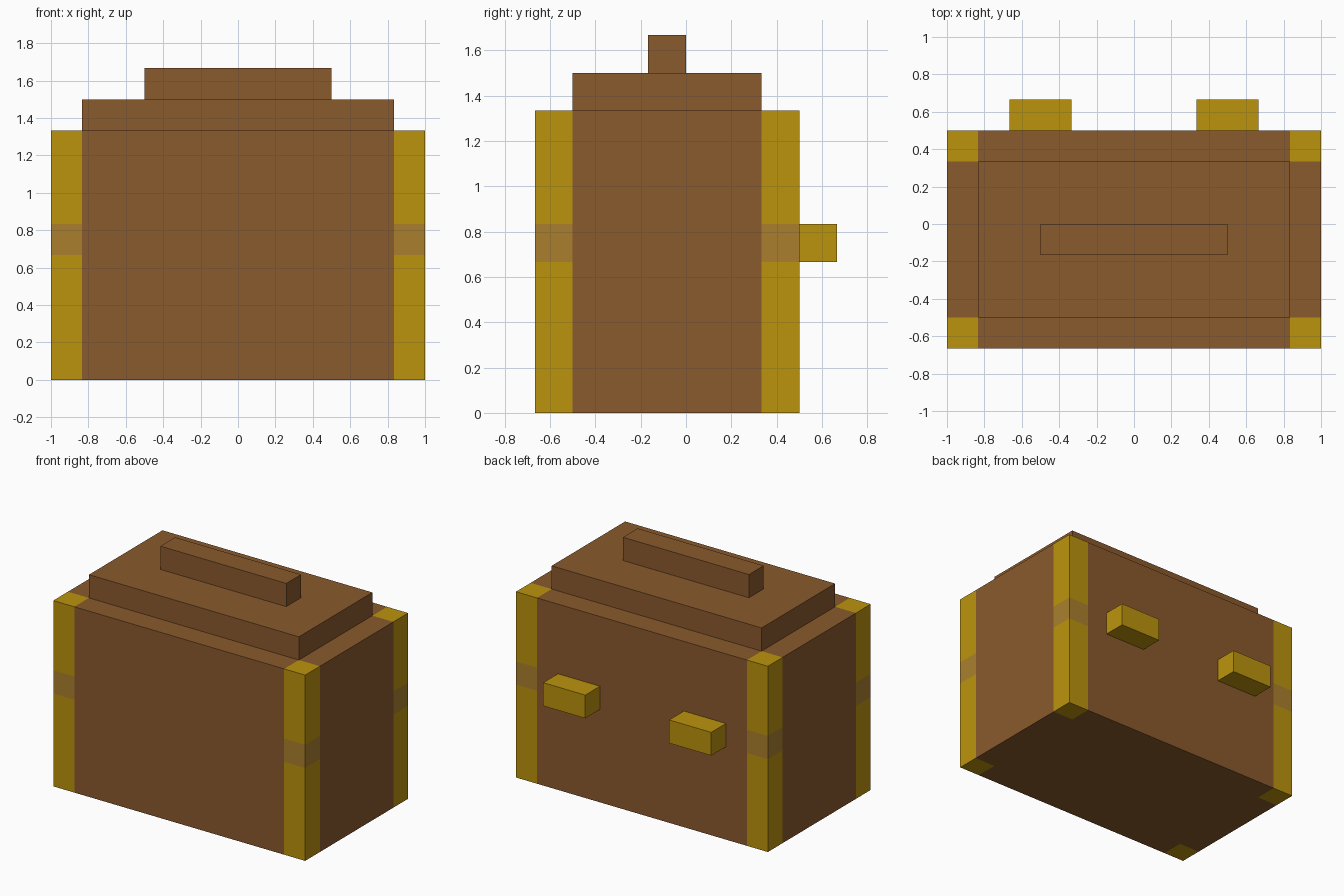
import bpy
import bmesh
from mathutils import Vector

if "Cube" in bpy.data.objects:
    bpy.data.objects.remove(bpy.data.objects["Cube"], do_unlink=True)

U = 1 / 6  # modelling unit: every part sits on this grid


def material(name, rgb):
    mat = bpy.data.materials.new(name)
    mat.use_nodes = True
    color = (*rgb, 1.0)
    mat.diffuse_color = color
    mat.node_tree.nodes["Principled BSDF"].inputs["Base Color"].default_value = color
    return mat


brown = material("brown leather", (0.254, 0.102, 0.026))
gold = material("gold trim", (0.503, 0.292, 0.004))
tan = material("tan band", (0.40, 0.213, 0.026))


def box(name, low, high, mats, cuts=(), rule=None):
    """Box between two grid corners, cut along (axis, position) planes."""
    low, high = Vector(low) * U, Vector(high) * U
    bm = bmesh.new()
    bmesh.ops.create_cube(bm, size=1)
    for v in bm.verts:
        v.co = Vector([(low[i] + high[i]) / 2 + v.co[i] * (high[i] - low[i]) for i in range(3)])
    for axis, pos in cuts:
        normal = Vector((0, 0, 0))
        normal[axis] = 1
        bmesh.ops.bisect_plane(bm, geom=bm.verts[:] + bm.edges[:] + bm.faces[:],
                               plane_co=normal * pos * U, plane_no=normal)
    if rule:
        for f in bm.faces:
            f.material_index = rule(f.calc_center_median() / U)
    mesh = bpy.data.meshes.new(name)
    bm.to_mesh(mesh)
    bm.free()
    for mat in mats:
        mesh.materials.append(mat)
    obj = bpy.data.objects.new(name, mesh)
    bpy.context.collection.objects.link(obj)
    return obj


def body_color(c):
    """Gold corner posts, each crossed by a tan band at mid height."""
    if abs(c.x) < 5 or -3 < c.y < 2:
        return 0
    return 2 if 4 < c.z < 5 else 1


# Main body with flush corner posts
box("body", (-6, -4, 0), (6, 3, 8), (brown, gold, tan),
    cuts=((0, -5), (0, 5), (1, -3), (1, 2), (2, 4), (2, 5)), rule=body_color)

# Stepped lid and the grip on top
box("lid", (-5, -3, 8), (5, 2, 9), (brown,))
box("top_grip", (-3, -1, 9), (3, 0, 10), (brown,))

# Pair of clasps on the back
for side, x in (("left", 2), ("right", -4)):
    box(side + "_back_clasp", (x, 3, 4), (x + 2, 4, 5), (gold,))
